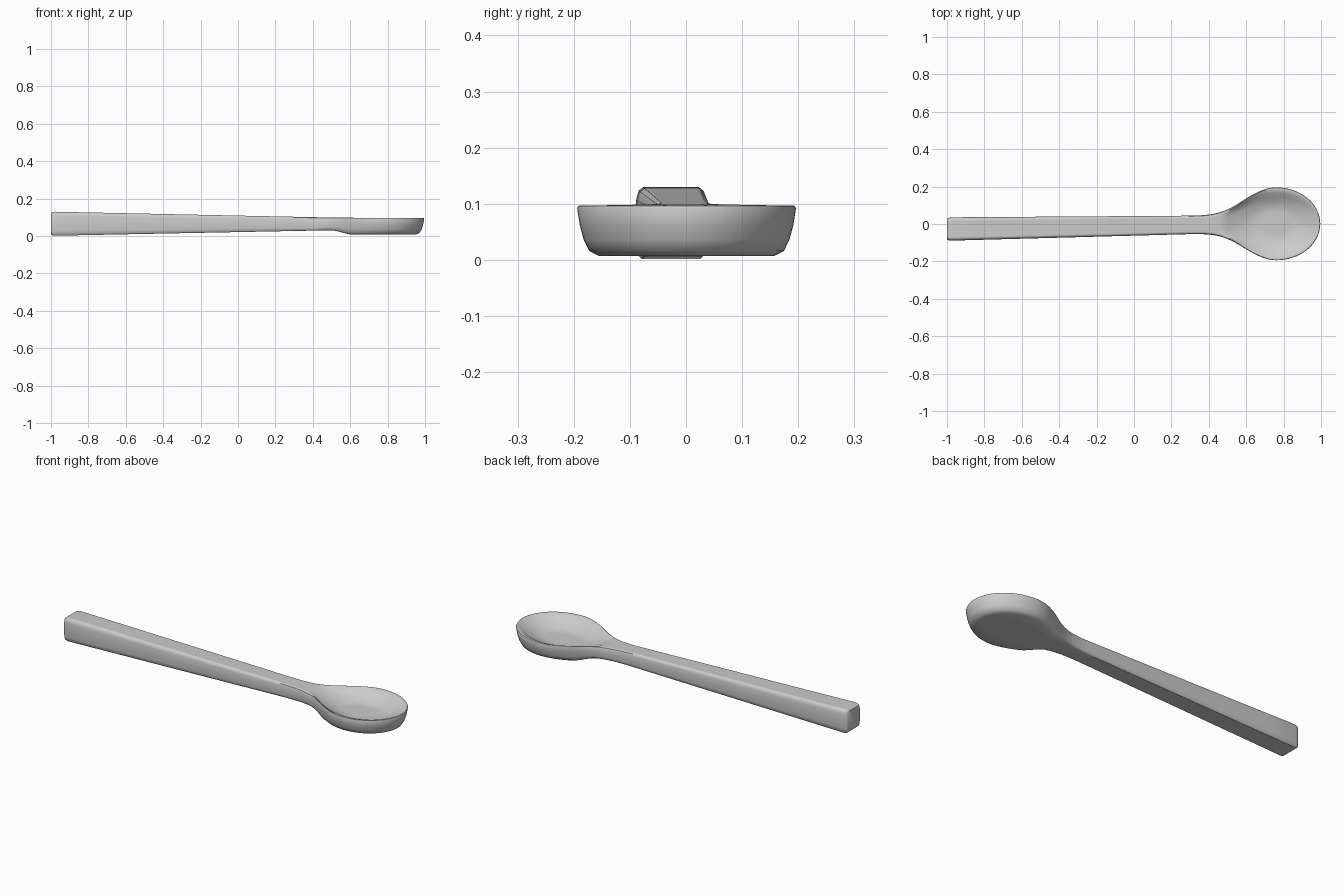
import bpy, bmesh, math

if "Cube" in bpy.data.objects:
    bpy.data.objects.remove(bpy.data.objects["Cube"])

CX, RIM, TIP = 0.76, 0.195, 0.996   # bowl centre, half width, tip


def smooth(keys, x):
    """Monotone-ish cubic interpolation through (x, value) keys."""
    def slope(i):
        a, b = keys[max(i - 1, 0)], keys[min(i + 1, len(keys) - 1)]
        return (b[1] - a[1]) / (b[0] - a[0])
    x = min(max(x, keys[0][0]), keys[-1][0])
    i = max(j for j in range(len(keys) - 1) if keys[j][0] <= x)
    (x0, v0), (x1, v1) = keys[i], keys[i + 1]
    h = x1 - x0
    t = (x - x0) / h
    return ((2*t**3 - 3*t**2 + 1) * v0 + (t**3 - 2*t**2 + t) * h * slope(i)
            + (3*t**2 - 2*t**3) * v1 + (t**3 - t**2) * h * slope(i + 1))


def linear(keys, x):
    for (x0, v0), (x1, v1) in zip(keys, keys[1:]):
        if x <= x1:
            return v0 + (v1 - v0) * (x - x0) / (x1 - x0)
    return keys[-1][1]


def step(a, b, x):
    t = min(max((x - a) / (b - a), 0), 1)
    return t * t * (3 - 2 * t)


NECK = [(0.28, .0495), (0.35, .05), (0.42, .056), (0.48, .071), (0.54, .099), (0.6, .136),
        (0.66, .169), (0.71, .188), (0.76, .195), (0.81, .191)]
BOTTOM = [(-1, 0.001), (0.52, .031), (1, .031)]
TOP = [(-1, .13), (0.45, .0995), (0.65, .097), (1, .097)]
CENTRE = [(-1, -.027), (0.35, -.004), (0.6, .001), (1, .001)]

# Half section as (spread, width scale, height fraction): handle, then bowl
FLAT = (0, .15, .3, .45, .6, .75, .88, 1)
HANDLE = [(f, .80, 1) for f in FLAT] + [
    (1, .93, .95), (1, 1, .82), (1, 1, .5), (1, 1, .2), (1, .95, .06),
    (1, .84, 0), (.6, .84, 0), (.3, .84, 0), (0, .84, 0)]
BOWL = [(f, .975, 1) for f in FLAT] + [
    (1, .99, .99), (1, 1, .94), (1, .975, .6), (1, .94, .32), (1, .89, .1),
    (1, .80, 0), (.6, .80, 0), (.3, .80, 0), (0, .80, 0)]


def section(x, shrink=1.0):
    if x <= 0.28:
        hw = linear([(-1, .0625), (0.28, .0495)], x)
    elif x <= CX:
        hw = smooth(NECK, x)
    else:
        hw = RIM * math.sqrt(max(0, 1 - ((x - CX) / (TIP - CX)) ** 2))
    b = step(0.38, 0.62, x)
    zb = linear(BOTTOM, x) * (1 - step(.49, .62, x)) + .007 * step(.49, .62, x)
    zt, yc = linear(TOP, x), linear(CENTRE, x)
    half = []
    for i, (h, w) in enumerate(zip(HANDLE, BOWL)):
        s = h[1] + (w[1] - h[1]) * b
        zf = h[2] + (w[2] - h[2]) * b
        y = hw * s * h[0]
        z = zb + (zt - zb) * (0.5 + (zf - 0.5) * shrink)
        px = CX + (x - CX) * s if x > CX else x
        if i < len(FLAT):                       # hollow of the bowl
            rx = (TIP - CX) * .975 if x > CX else .29
            r2 = ((px - CX) / rx) ** 2 + (y / (RIM * .975)) ** 2
            side = 1 - h[0] ** 4
            z -= .052 * max(0, min(1, 1.25 * (1 - r2))) ** 1.1 * min(1, side * 1.5)
        half.append((px, y * shrink, z))
    right = [(p, yc + y, z) for p, y, z in half]
    left = [(p, yc - y, z) for p, y, z in half[-2:0:-1]]
    return right + left


# Stations: blunt handle end, straight handle, flared neck, rounded bowl
rings = [section(-1, .86), section(-.994, .95), section(-.98)]
rings += [section(-.98 + 1.26 * i / 8) for i in range(1, 9)]
rings += [section(.28 + (CX - .28) * i / 24) for i in range(1, 25)]
rings += [section(CX + (TIP - CX) * math.sin(math.pi / 2 * i / 16)) for i in range(1, 17)]

bm = bmesh.new()
loops = [[bm.verts.new(p) for p in ring] for ring in rings]
n = len(loops[0])
for a, b in zip(loops, loops[1:]):
    for i in range(n):
        j = (i + 1) % n
        bm.faces.new((a[i], a[j], b[j], b[i]))
bm.faces.new(loops[0])
bmesh.ops.remove_doubles(bm, verts=bm.verts, dist=1e-5)
bmesh.ops.recalc_face_normals(bm, faces=bm.faces)
mesh = bpy.data.meshes.new("spoon")
bm.to_mesh(mesh)
bm.free()
spoon = bpy.data.objects.new("spoon", mesh)
bpy.context.collection.objects.link(spoon)
bpy.context.view_layer.objects.active = spoon
spoon.select_set(True)
bpy.ops.object.shade_smooth_by_angle(angle=math.radians(40))
